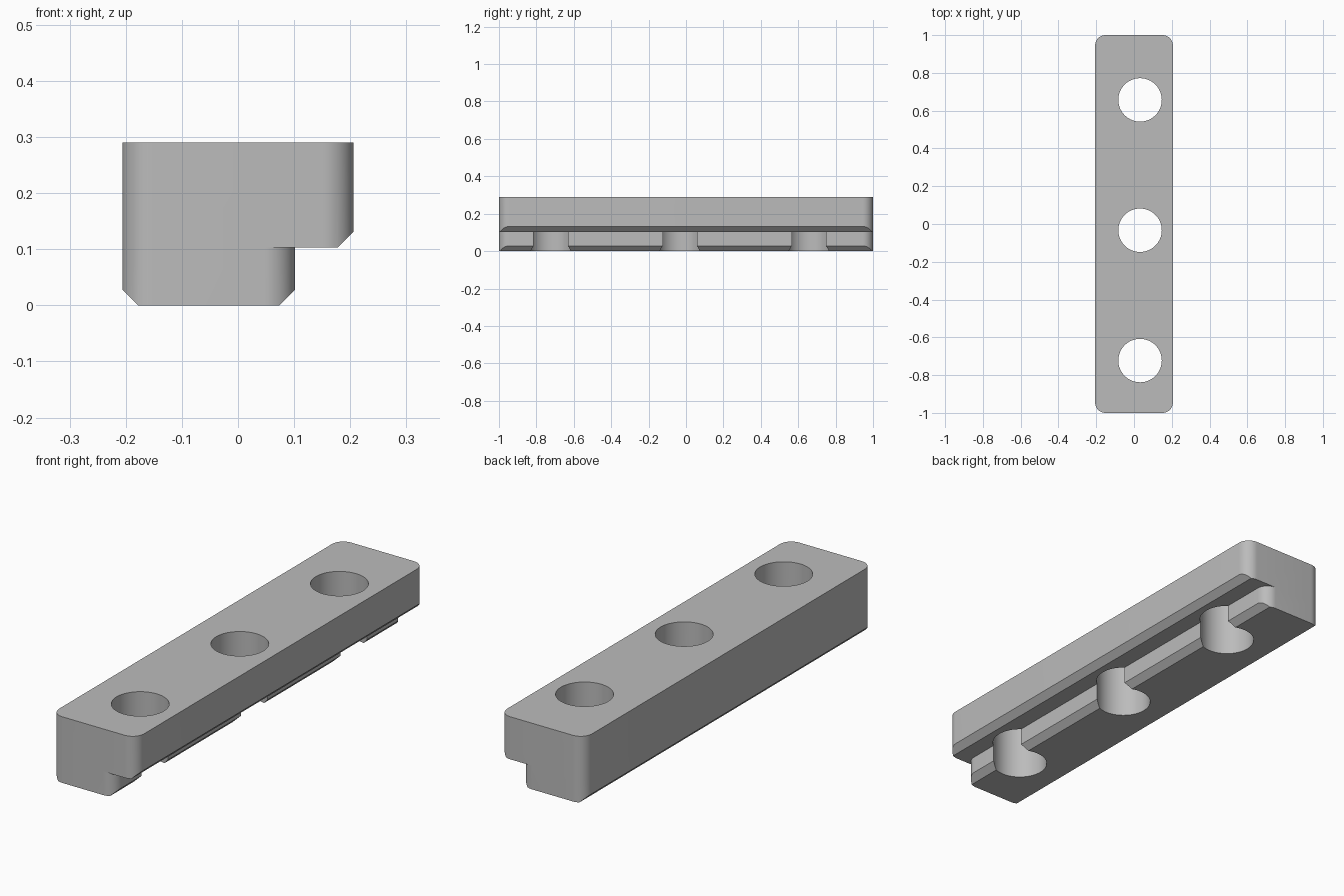
import bpy
import bmesh
from math import cos, sin, pi

old = bpy.data.objects.get("Cube")
if old:
    bpy.data.objects.remove(old, do_unlink=True)

HALF_W, STEP_X = 0.206, 0.102      # bar half width, right side of the lower rail
STEP_Z, TOP_Z = 0.1035, 0.29
CORNER, CHAMFER = 0.055, 0.028
HOLE_X, HOLE_R = 0.032, 0.115
HOLE_YS = (-0.723, -0.033, 0.657)

grey = bpy.data.materials.new("plain_grey")
grey.use_nodes = True
grey.diffuse_color = (0.5, 0.5, 0.5, 1)
grey.node_tree.nodes["Principled BSDF"].inputs["Base Color"].default_value = (0.5, 0.5, 0.5, 1)


def prism(name, points, direction):
    """Extrude a closed outline along a vector."""
    bm = bmesh.new()
    face = bm.faces.new([bm.verts.new(p) for p in points])
    moved = bmesh.ops.extrude_face_region(bm, geom=[face])["geom"]
    bmesh.ops.translate(bm, vec=direction,
                        verts=[v for v in moved if isinstance(v, bmesh.types.BMVert)])
    bmesh.ops.recalc_face_normals(bm, faces=bm.faces)
    mesh = bpy.data.meshes.new(name)
    bm.to_mesh(mesh)
    bm.free()
    mesh.materials.append(grey)
    obj = bpy.data.objects.new(name, mesh)
    bpy.context.collection.objects.link(obj)
    return obj


def combine(target, other, operation):
    """Apply a boolean and drop the helper."""
    mod = target.modifiers.new("cut", "BOOLEAN")
    mod.operation, mod.solver, mod.object = operation, "EXACT", other
    bpy.context.view_layer.objects.active = target
    bpy.ops.object.modifier_apply(modifier=mod.name)
    bpy.data.objects.remove(other, do_unlink=True)


def slab(name, x0, x1, z0, z1, steps=12):
    """Long bar with rounded upright corners."""
    points = []
    for quarter, (cx, cy) in enumerate([(x1 - CORNER, 1 - CORNER), (x0 + CORNER, 1 - CORNER),
                                        (x0 + CORNER, CORNER - 1), (x1 - CORNER, CORNER - 1)]):
        for i in range(steps + 1):
            a = (quarter + i / steps) * pi / 2
            points.append((cx + CORNER * cos(a), cy + CORNER * sin(a), z0))
    return prism(name, points, (0, 0, z1 - z0))


def chamfer(obj, x, z, side):
    """Trim a bottom long edge at 45 degrees; side is the outward x sign."""
    reach = 0.02
    wedge = prism("wedge", [(x + side * reach, -1.1, z + CHAMFER + reach),
                            (x - side * (CHAMFER + reach), -1.1, z - reach),
                            (x + side * reach, -1.1, z - reach)], (0, 2.2, 0))
    combine(obj, wedge, "DIFFERENCE")


# Wide upper bar and narrower lower rail
bar = slab("stepped_bar", -HALF_W, HALF_W, STEP_Z, TOP_Z)
chamfer(bar, HALF_W, STEP_Z, 1)
rail = slab("lower_rail", -HALF_W, STEP_X, 0, STEP_Z)
chamfer(rail, -HALF_W, 0, -1)
chamfer(rail, STEP_X, 0, 1)
combine(bar, rail, "UNION")

# Three through holes
for y in HOLE_YS:
    ring = [(HOLE_X + HOLE_R * cos(i * pi / 32), y + HOLE_R * sin(i * pi / 32), -0.1)
            for i in range(64)]
    combine(bar, prism("hole_cutter", ring, (0, 0, 0.5)), "DIFFERENCE")

# Smooth rounds, crisp edges
bpy.ops.object.select_all(action="DESELECT")
bar.select_set(True)
bpy.context.view_layer.objects.active = bar
bpy.ops.object.shade_smooth_by_angle(angle=pi / 6)
